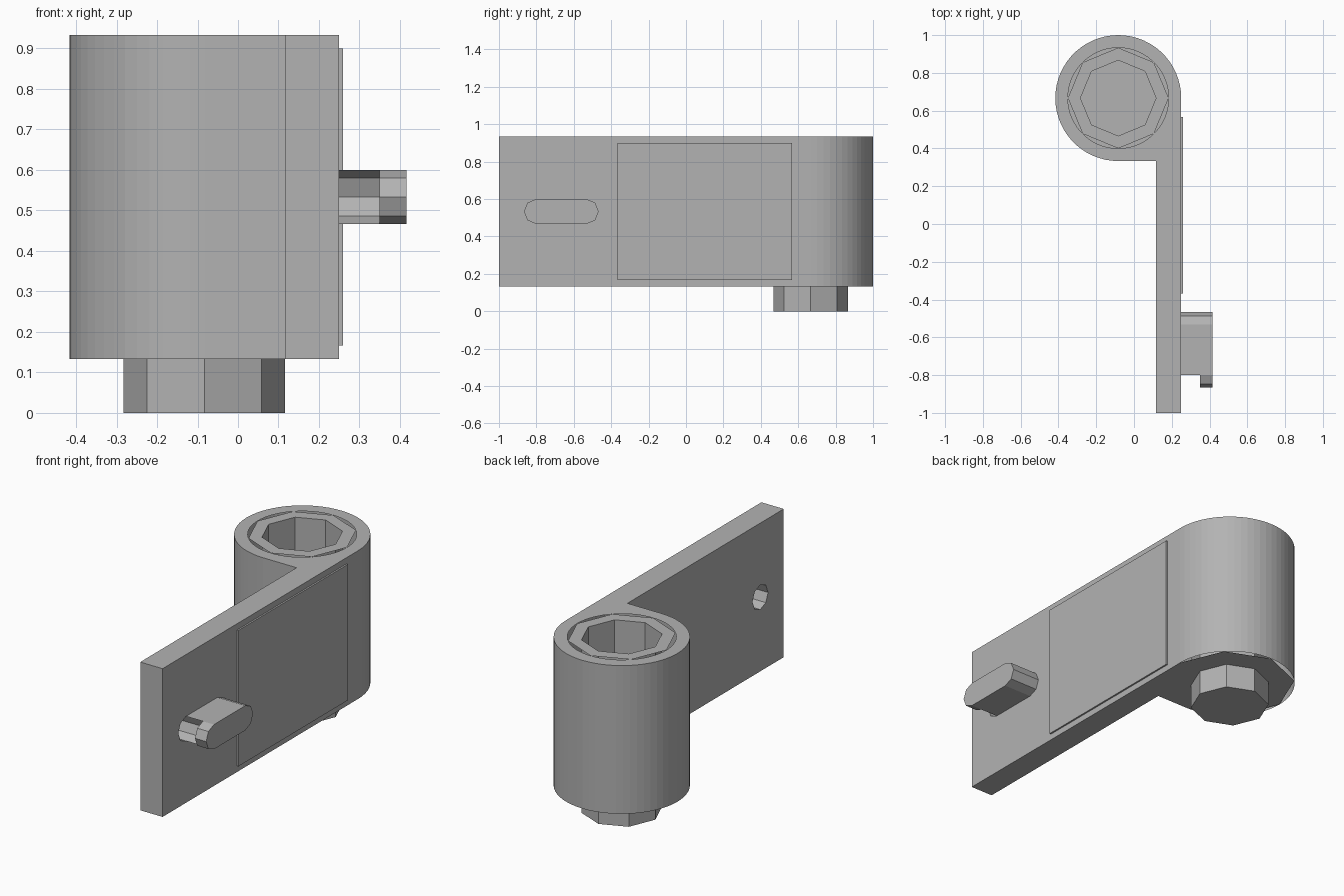
import bpy, bmesh
from math import sin, cos, radians
from mathutils import Vector

cube = bpy.data.objects.get("Cube")
if cube:
    bpy.data.objects.remove(cube, do_unlink=True)

grey = bpy.data.materials.new("light_grey")
grey.use_nodes = True
grey.diffuse_color = (0.45, 0.45, 0.45, 1)
grey.node_tree.nodes["Principled BSDF"].inputs["Base Color"].default_value = grey.diffuse_color

U = 1 / 15                      # module size
CX, CY = -1.25 * U, 10 * U      # barrel axis
BASE, TOP = 2 * U, 14 * U       # body heights
IN, OUT = 1.75 * U, 3.75 * U    # plate faces in x


def arc(cx, cy, r, start, end, step):
    return [(cx + r * cos(radians(a)), cy + r * sin(radians(a)))
            for a in range(start, end + 1, step)]


def ring(cx, cy, r, sides):
    return arc(cx, cy, r, 0, 359, 360 // sides)


def rect(u0, v0, u1, v1):
    return [(u0, v0), (u1, v0), (u1, v1), (u0, v1)]


def place(p, w, axis):
    return Vector((p[0], p[1], w) if axis == "z" else (w, p[0], p[1]))


def fill(bm, loops, w, axis, sign):
    """Flat sheet inside the first loop, with the other loops as holes."""
    edges = []
    for loop in loops:
        vs = [bm.verts.new(place(p, w, axis)) for p in loop]
        edges += [bm.edges.new((vs[i - 1], vs[i])) for i in range(len(vs))]
    n = place((0, 0), sign, axis)
    made = bmesh.ops.triangle_fill(bm, edges=edges, use_beauty=True, normal=n)
    for f in made["geom"]:
        if isinstance(f, bmesh.types.BMFace):
            f.normal_update()
            if f.normal.dot(n) < 0:
                f.normal_flip()


def walls(bm, loop, lo, hi, axis, closed=True):
    pairs = list(zip(loop, loop[1:] + loop[:1]))
    for a, b in pairs if closed else pairs[:-1]:
        bm.faces.new([bm.verts.new(place(p, w, axis))
                      for p, w in ((a, lo), (b, lo), (b, hi), (a, hi))])


def prism(bm, loops, lo, hi, axis):
    fill(bm, loops, lo, axis, -1)
    fill(bm, loops, hi, axis, 1)
    walls(bm, loops[0], lo, hi, axis)
    for hole in loops[1:]:
        walls(bm, hole[::-1], lo, hi, axis)


def finish(bm, name):
    bmesh.ops.remove_doubles(bm, verts=bm.verts[:], dist=1e-5)
    mesh = bpy.data.meshes.new(name)
    bm.to_mesh(mesh)
    bm.free()
    mesh.materials.append(grey)
    obj = bpy.data.objects.new(name, mesh)
    bpy.context.collection.objects.link(obj)


# Slot centres along the plate
SLOT_A, SLOT_B, SLOT_Z = -12 * U, -8 * U, 8 * U
JOIN_Y = CY - 5 * U

# Flat plate with an eight-sided hole
bm = bmesh.new()
prism(bm, [rect(-1, BASE, JOIN_Y, TOP), ring(SLOT_A, SLOT_Z, U, 8)], IN, OUT, "x")

# Barrel shell: three-quarter round, squared where it meets the plate
corners = [(IN, JOIN_Y), (OUT, JOIN_Y)]
outline = arc(CX, CY, 5 * U, 0, 270, 6) + corners
walls(bm, outline[:-1], BASE, TOP, "z", closed=False)
walls(bm, [outline[-1], outline[0]], BASE, TOP, "z", closed=False)
fill(bm, [outline, ring(CX, CY, 4 * U, 60)], TOP, "z", 1)
fill(bm, [arc(CX, CY, 5 * U, 0, 270, 45) + corners], BASE, "z", -1)
finish(bm, "hinge_body")

# Eight-sided socket sunk into the barrel
bm = bmesh.new()
bore = ring(CX, CY, 3 * U, 8)
fill(bm, [ring(CX, CY, 4 * U, 8), bore], TOP, "z", 1)
walls(bm, bore[::-1], BASE, TOP, "z")
finish(bm, "socket")

# Pivot peg under the barrel, its top closing the socket
bm = bmesh.new()
prism(bm, [bore], 0, BASE + 0.004, "z")
finish(bm, "pivot_peg")

# Hook: scooped stem with a longer rounded head
far_end = arc(SLOT_B, SLOT_Z, U, -90, 90, 45)
scoop = arc(SLOT_A, SLOT_Z, U, -90, 90, 45)[::-1]
near_end = arc(SLOT_A, SLOT_Z, U, 90, 270, 45)
bm = bmesh.new()
prism(bm, [far_end + scoop], OUT, 5.25 * U, "x")
finish(bm, "hook_stem")
bm = bmesh.new()
prism(bm, [far_end + near_end], 5.25 * U, 6.25 * U, "x")
finish(bm, "hook_head")

# Thin raised panel on the outer face
bm = bmesh.new()
prism(bm, [rect(-5.5 * U, 2.5 * U, 8.5 * U, 13.5 * U)], OUT, OUT + 0.009, "x")
finish(bm, "side_panel")
